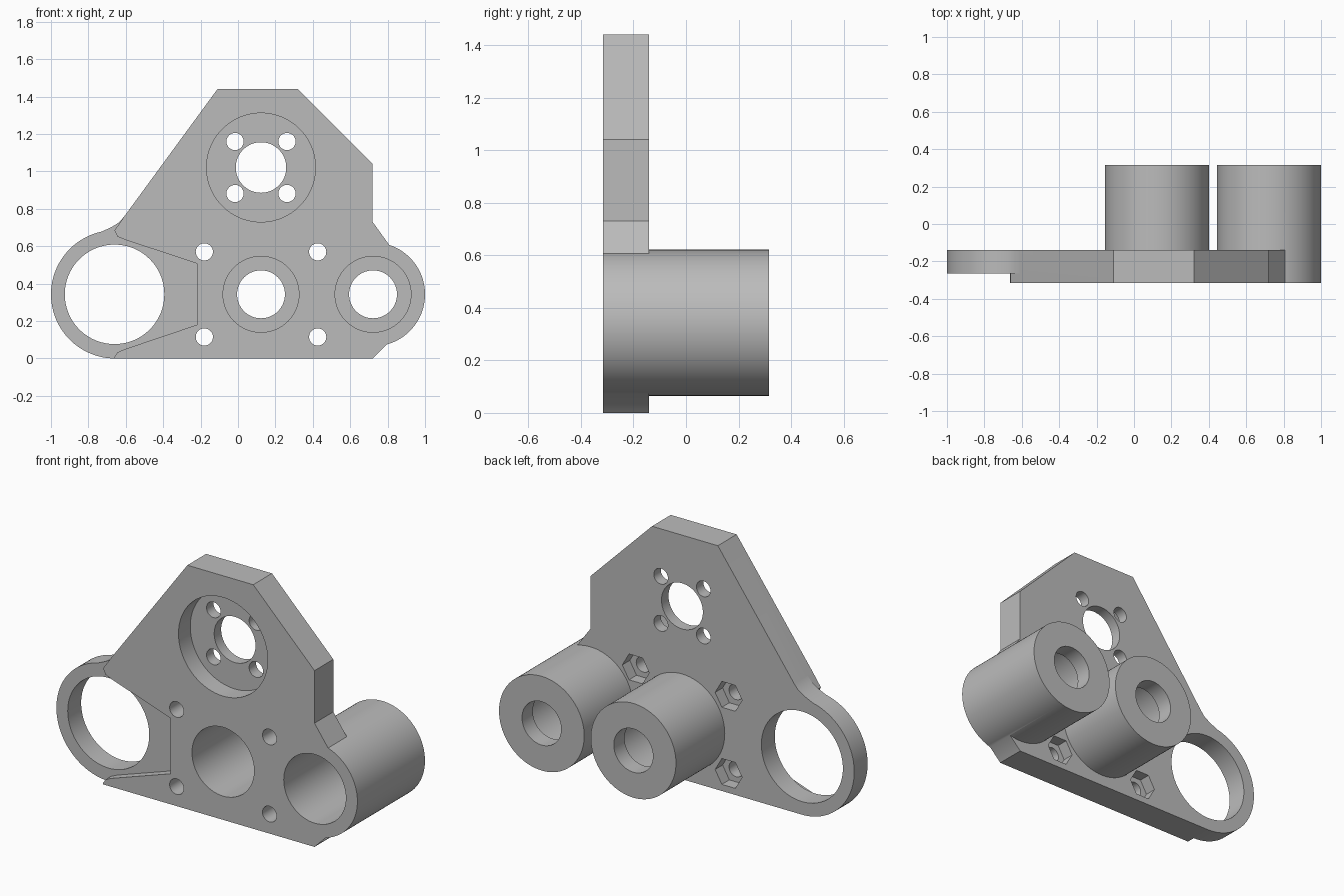
import bpy, bmesh
from math import sin, cos, radians, pi

cube = bpy.data.objects.get("Cube")
if cube:
    bpy.data.objects.remove(cube, do_unlink=True)

FRONT, BACK, END = -0.315, -0.14, 0.315   # plate front, plate back, barrel end
LEDGE = -0.265                            # front of the thinner ring
AXIS_Z = 0.343                            # height of the ring and barrel axes

grey = bpy.data.materials.new("plain grey")
grey.use_nodes = True
grey.diffuse_color = (0.5, 0.5, 0.5, 1)
grey.node_tree.nodes["Principled BSDF"].inputs["Base Color"].default_value = (0.5, 0.5, 0.5, 1)


def arc(x, z, r, start=0, stop=360, n=72):
    """Points on an arc; a full turn leaves out the repeated last point."""
    steps = n if stop - start == 360 else n - 1
    angles = [radians(start + (stop - start) * i / steps) for i in range(n)]
    return [(x + r * cos(a), z + r * sin(a)) for a in angles]


def prism(name, outline, y0, y1):
    """Extrude an x-z outline from y0 to y1."""
    bm = bmesh.new()
    face = bm.faces.new([bm.verts.new((x, y0, z)) for x, z in outline])
    new = bmesh.ops.extrude_face_region(bm, geom=[face])["geom"]
    bmesh.ops.translate(bm, vec=(0, y1 - y0, 0),
                        verts=[v for v in new if isinstance(v, bmesh.types.BMVert)])
    bmesh.ops.recalc_face_normals(bm, faces=bm.faces)
    mesh = bpy.data.meshes.new(name)
    bm.to_mesh(mesh)
    bm.free()
    mesh.materials.append(grey)
    obj = bpy.data.objects.new(name, mesh)
    bpy.context.collection.objects.link(obj)
    return obj


def combine(body, other, operation):
    """Apply a boolean and drop the helper object."""
    mod = body.modifiers.new("boolean", 'BOOLEAN')
    mod.object, mod.operation, mod.solver = other, operation, 'EXACT'
    bpy.context.view_layer.objects.active = body
    bpy.ops.object.modifier_apply(modifier=mod.name)
    bpy.data.objects.remove(other, do_unlink=True)


def drill(x, z, r, y0, y1, n=64):
    combine(bracket, prism("cutter", arc(x, z, r, n=n), y0, y1), 'DIFFERENCE')


# Plate with the ring lobe and its fillet on the -x side
outline = [(0.72, 0), (0.80, 0.08), (0.81, 0.605), (0.72, 0.73), (0.72, 1.04),
           (0.32, 1.44), (-0.11, 1.44), (-0.61, 0.757), (-0.635, 0.728), (-0.675, 0.703)]
outline += arc(-0.657, AXIS_Z, AXIS_Z, 102, 270, 48)
bracket = prism("bracket", outline, FRONT, BACK)

# Barrels: the outer one runs through the plate, the middle one sits behind it
combine(bracket, prism("outer_barrel", arc(0.722, AXIS_Z, 0.278, n=96), FRONT, END), 'UNION')
combine(bracket, prism("middle_barrel", arc(0.123, AXIS_Z, 0.278, n=96), -0.2, END), 'UNION')

# Step in the front face that thins the ring
recess = [(-1.2, -0.2), (-0.662, -0.2), (-0.662, 0.005), (-0.645, 0.032), (-0.605, 0.05),
          (-0.22, 0.18), (-0.22, 0.508), (-0.605, 0.635), (-0.645, 0.652), (-0.66, 0.685),
          (-0.609, 0.758), (-0.7, 0.9), (-1.2, 0.9)]
combine(bracket, prism("cutter", recess, -0.5, LEDGE), 'DIFFERENCE')

# Ring opening
drill(-0.66, AXIS_Z, 0.266, -0.5, 0.5, 96)

# Stepped bores of the barrels
for x in (0.722, 0.123):
    drill(x, AXIS_Z, 0.203, -0.5, 0.215)
    drill(x, AXIS_Z, 0.128, 0.1, 0.5)

# Motor seat: counterbore, shaft hole and four screw holes
drill(0.123, 1.021, 0.291, -0.5, -0.205, 96)
drill(0.123, 1.021, 0.135, -0.5, 0)
for sx in (-1, 1):
    for sz in (-1, 1):
        drill(0.123 + sx * 0.139, 1.021 + sz * 0.139, 0.046, -0.5, 0, 32)

# Mounting holes with hexagonal nut pockets on the back
for x in (-0.18, 0.426):
    for z in (0.115, 0.57):
        drill(x, z, 0.046, -0.5, 0, 32)
        drill(x, z, 0.088, -0.21, 0, 6)

bpy.ops.object.select_all(action='DESELECT')
bracket.select_set(True)
bpy.context.view_layer.objects.active = bracket
bpy.ops.object.shade_smooth_by_angle(angle=pi / 6)
